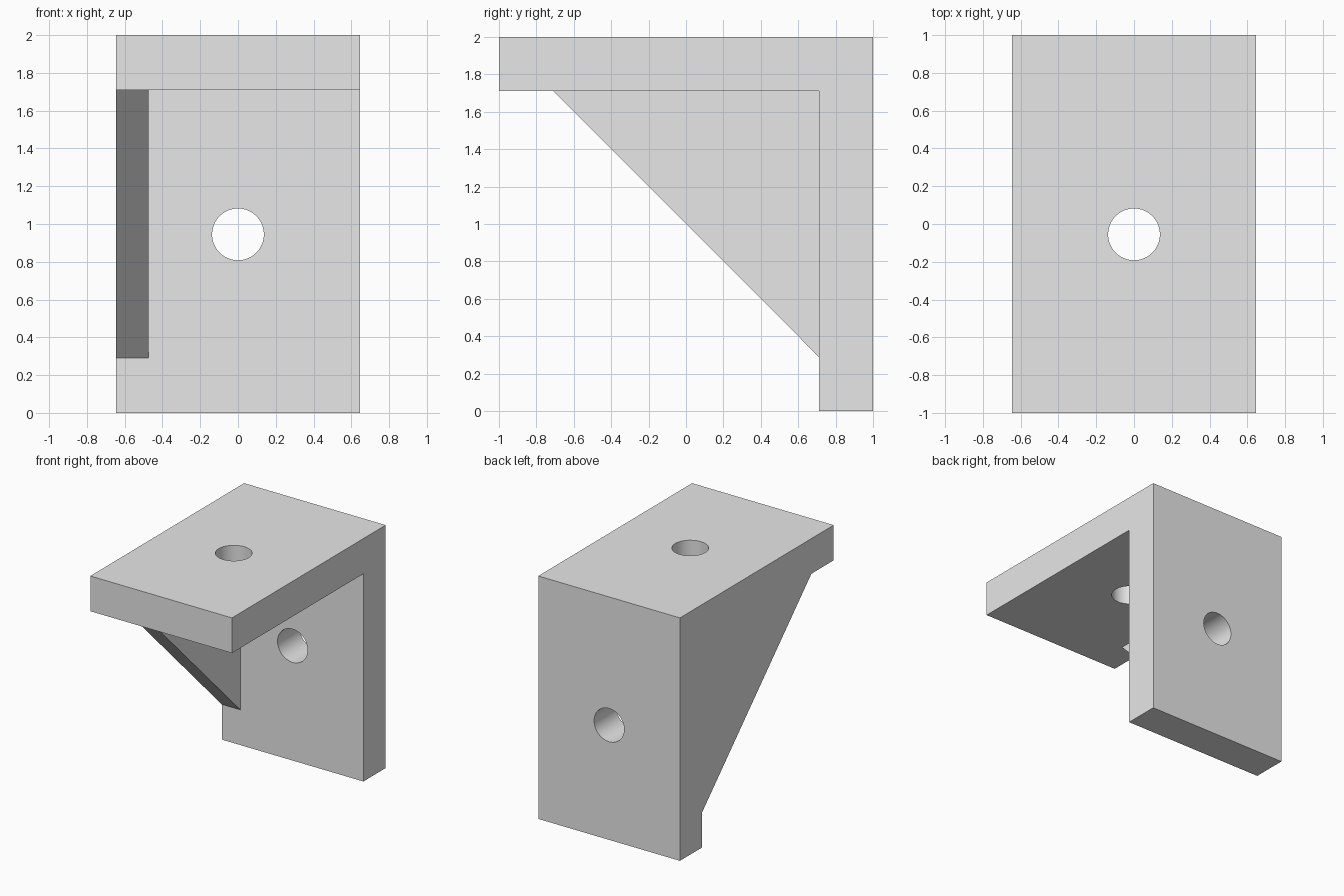
import bpy
import bmesh
from math import radians

cube = bpy.data.objects.get("Cube")
if cube:
    bpy.data.objects.remove(cube, do_unlink=True)

HALF_W = 0.645      # half width along x
INNER_Y = 0.71      # front face of the back plate
INNER_Z = 1.71      # underside of the shelf
GUSSET_X = -0.475   # inner face of the gusset
HOLE_R = 0.137

grey = bpy.data.materials.new("plain grey")
grey.use_nodes = True
grey.diffuse_color = (0.8, 0.8, 0.8, 1)
grey.node_tree.nodes["Principled BSDF"].inputs["Base Color"].default_value = (0.8, 0.8, 0.8, 1)


def extrude_profile(name, points, x0, x1):
    """Solid made by sweeping a (y, z) outline from x0 to x1."""
    bm = bmesh.new()
    face = bm.faces.new([bm.verts.new((x0, y, z)) for y, z in points])
    swept = bmesh.ops.extrude_face_region(bm, geom=[face])["geom"]
    verts = [v for v in swept if isinstance(v, bmesh.types.BMVert)]
    bmesh.ops.translate(bm, verts=verts, vec=(x1 - x0, 0, 0))
    bmesh.ops.recalc_face_normals(bm, faces=bm.faces[:])
    mesh = bpy.data.meshes.new(name)
    bm.to_mesh(mesh)
    bm.free()
    mesh.materials.append(grey)
    obj = bpy.data.objects.new(name, mesh)
    bpy.context.collection.objects.link(obj)
    return obj


def hole_cutter(name, location, tilt):
    bpy.ops.mesh.primitive_cylinder_add(vertices=64, radius=HOLE_R, depth=0.6,
                                        location=location, rotation=(tilt, 0, 0))
    obj = bpy.context.object
    obj.name = name
    obj.data.materials.append(grey)
    return obj


def combine(target, other, operation):
    """Apply a boolean to the target and drop the helper."""
    other.hide_render = True
    mod = target.modifiers.new(operation.lower(), 'BOOLEAN')
    mod.operation = operation
    mod.solver = 'EXACT'
    mod.object = other
    bpy.context.view_layer.objects.active = target
    bpy.ops.object.modifier_apply(modifier=mod.name)
    bpy.data.objects.remove(other, do_unlink=True)


# L-shaped shelf and back plate
bracket = extrude_profile("angle_bracket", [
    (-1, 2), (-1, INNER_Z), (INNER_Y, INNER_Z), (INNER_Y, 0), (1, 0), (1, 2)],
    -HALF_W, HALF_W)

# Triangular gusset flush with one side, rooted inside both plates
gusset = extrude_profile("gusset", [
    (-INNER_Y, INNER_Z), (INNER_Y, 2 - INNER_Z), (0.85, 0.43), (0.85, 1.85), (-0.57, 1.85)],
    -HALF_W, GUSSET_X)
combine(bracket, gusset, 'UNION')

# Screw holes through the shelf and the back plate
combine(bracket, hole_cutter("shelf_hole", (0, -0.055, 1.855), 0), 'DIFFERENCE')
combine(bracket, hole_cutter("back_hole", (0, 0.855, 0.945), radians(90)), 'DIFFERENCE')

# Smooth hole walls, sharp plate edges
bpy.ops.object.select_all(action='DESELECT')
bracket.select_set(True)
bpy.context.view_layer.objects.active = bracket
bpy.ops.object.shade_smooth_by_angle(angle=radians(30))
